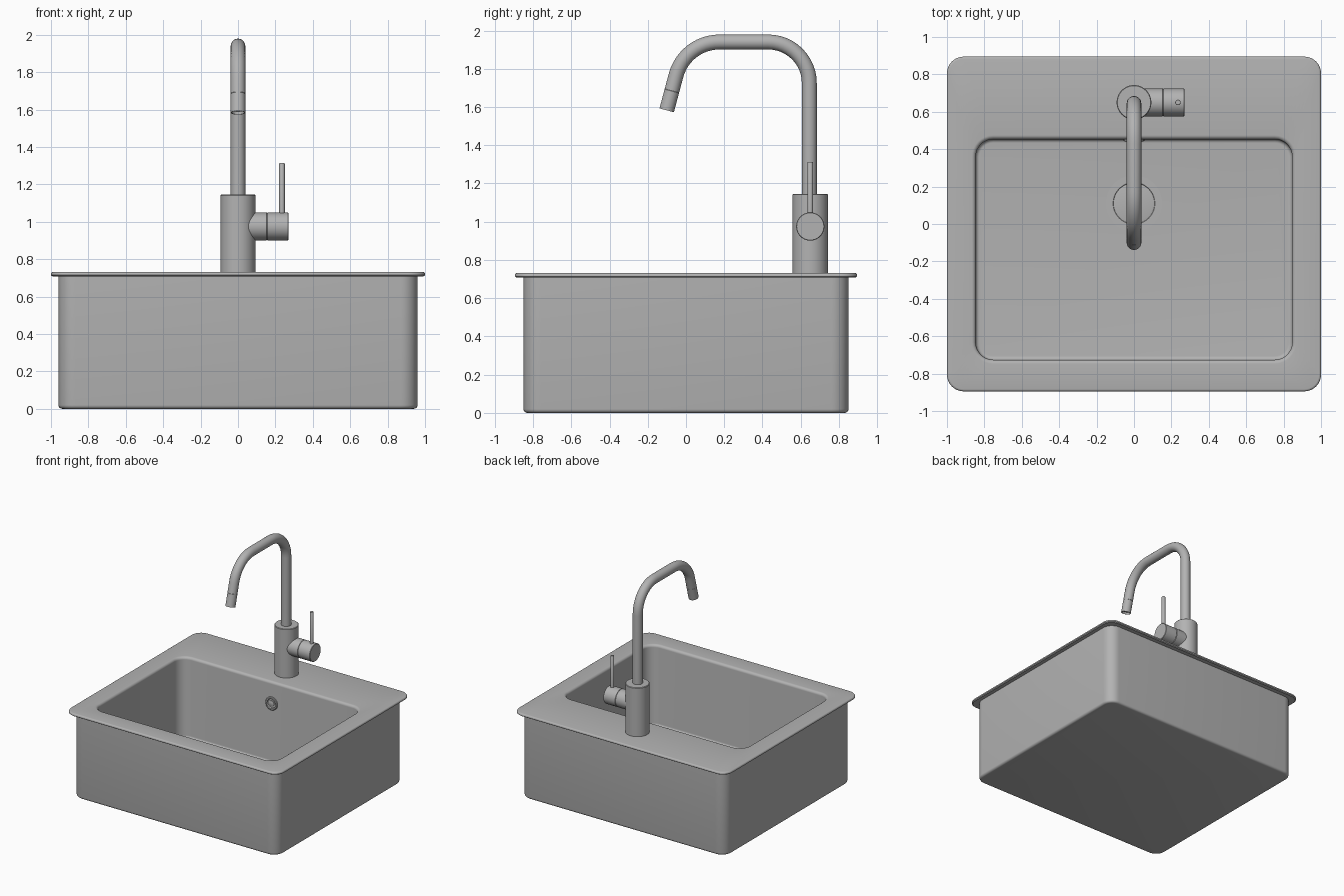
import bpy, bmesh
from math import sin, cos, pi, radians, tan
from mathutils import Vector, Matrix

cube = bpy.data.objects.get("Cube")
if cube:
    bpy.data.objects.remove(cube, do_unlink=True)

GREY = (0.45, 0.45, 0.45, 1)
steel = bpy.data.materials.new("steel grey")
steel.use_nodes = True
steel.diffuse_color = GREY
steel.node_tree.nodes["Principled BSDF"].inputs["Base Color"].default_value = GREY


def loft(name, rings, matrix=Matrix()):
    """Skin a list of equal-length point rings and cap both ends."""
    bm = bmesh.new()
    loops = [[bm.verts.new(matrix @ Vector(p)) for p in ring] for ring in rings]
    n = len(loops[0])
    for a, b in zip(loops, loops[1:]):
        for i in range(n):
            j = (i + 1) % n
            bm.faces.new((a[i], a[j], b[j], b[i]))
    bm.faces.new(loops[0][::-1])
    bm.faces.new(loops[-1])
    bmesh.ops.recalc_face_normals(bm, faces=bm.faces)
    mesh = bpy.data.meshes.new(name)
    bm.to_mesh(mesh)
    bm.free()
    mesh.materials.append(steel)
    ob = bpy.data.objects.new(name, mesh)
    bpy.context.collection.objects.link(ob)
    bpy.ops.object.select_all(action='DESELECT')
    ob.select_set(True)
    bpy.context.view_layer.objects.active = ob
    bpy.ops.object.shade_smooth_by_angle(angle=radians(35))
    return ob


def rounded_rect(hx, y0, y1, r, z, steps=8):
    """Ring of points round a rectangle with rounded corners."""
    pts = []
    corners = ((hx - r, y1 - r), (-hx + r, y1 - r), (-hx + r, y0 + r), (hx - r, y0 + r))
    for q, (cx, cy) in enumerate(corners):
        for i in range(steps + 1):
            a = (q + i / steps) * pi / 2
            pts.append((cx + r * cos(a), cy + r * sin(a), z))
    return pts


def lathe(name, profile, origin, axis=(0, 0, 1), n=40):
    """Turn (radius, height) pairs about an axis."""
    m = Matrix.Translation(origin) @ Vector((0, 0, 1)).rotation_difference(Vector(axis)).to_matrix().to_4x4()
    rings = [[(r * cos(2 * pi * i / n), r * sin(2 * pi * i / n), h) for i in range(n)] for r, h in profile]
    return loft(name, rings, m)


# Sink: outer shell, rim, rolled lip and bowl as one continuous skin
TOP, UNDER, FLOOR = 0.732, 0.708, 0.05
rings = []


def outer(inset, z):
    rings.append(rounded_rect(0.96 - inset, -0.85 + inset, 0.85 - inset, 0.09 - inset, z))


def rim(inset, z):
    rings.append(rounded_rect(1 - inset, -0.895 + inset, 0.895 - inset, 0.09 - inset, z))


def bowl(inset, z):
    rings.append(rounded_rect(0.868 - inset, -0.748 + inset, 0.475 - inset, 0.115 - inset, z))


for k in range(5):
    a = k / 4 * pi / 2
    outer(0.02 * (1 - sin(a)), 0.02 * (1 - cos(a)))
outer(0, UNDER)
rim(0.008, UNDER)
rim(0, UNDER + 0.006)
for k in range(5):
    a = k / 4 * pi / 2
    rim(0.012 * (1 - cos(a)), TOP - 0.012 * (1 - sin(a)))
for k in range(7):
    a = k / 6 * pi / 2
    bowl(0.022 * sin(a), TOP - 0.022 * (1 - cos(a)))
for k in range(7):
    a = k / 6 * pi / 2
    bowl(0.022 + 0.02 * (1 - cos(a)), FLOOR + 0.02 * (1 - sin(a)))
loft("sink_basin", rings)

# Drain and overflow fittings
lathe("drain_flange", [(0.15, 0), (0.15, 0.004), (0.112, 0.004), (0.11, 0.001)], (0, 0.11, FLOOR))
lathe("drain_plug", [(0.108, 0), (0.108, 0.005), (0.1, 0.007)], (0, 0.11, FLOOR))
lathe("overflow_ring", [(0.055, 0), (0.055, 0.008), (0.05, 0.012), (0.04, 0.012), (0.036, 0.002)],
      (0, 0.453, 0.55), (0, -1, 0))
lathe("overflow_cap", [(0.024, 0), (0.024, 0.008), (0.021, 0.01)], (0, 0.453, 0.55), (0, -1, 0))

# Tap body, side valve, knob and lever
TAP_Y = 0.65
lathe("tap_body", [(0.093, 0), (0.093, 0.409), (0.089, 0.413)], (0, TAP_Y, TOP))
lathe("valve_body", [(0.074, 0), (0.074, 0.103), (0.072, 0.105)], (0.05, TAP_Y, 0.975), (1, 0, 0))
lathe("valve_knob", [(0.072, 0), (0.074, 0.002), (0.074, 0.11), (0.071, 0.113)],
      (0.156, TAP_Y, 0.975), (1, 0, 0))
lathe("lever", [(0.015, 0), (0.015, 0.28), (0.013, 0.283)], (0.235, TAP_Y, 1.03), n=16)

# Spout: upright, quarter bend, level run, steeper bend, drooping end
R1, R2, LEVEL, TUBE = 0.215, 0.235, 1.94, 0.039
SY = TAP_Y - 0.005
DROP = radians(75)
path = [(SY, 1.1, pi / 2)]
for k in range(13):
    a = k / 12 * pi / 2
    path.append((SY - R1 + R1 * cos(a), LEVEL - R1 + R1 * sin(a), a + pi / 2))
for k in range(13):
    a = pi / 2 + k / 12 * DROP
    path.append((0.175 + R2 * cos(a), LEVEL - R2 + R2 * sin(a), a + pi / 2))
y, z, heading = path[-1]
down = Vector((0, cos(heading), sin(heading)))
seam = Vector((0, y, z)) + down * ((z - 1.685) / -down.z)
path.append((seam.y, seam.z, heading))
path[0] = (SY, 1.1, pi / 2)


def tube_ring(y, z, heading, n=28):
    side = Vector((0, -sin(heading), cos(heading)))
    return [Vector((0, y, z)) + TUBE * (cos(t) * Vector((1, 0, 0)) + sin(t) * side)
            for t in (2 * pi * i / n for i in range(n))]


loft("spout", [tube_ring(*p) for p in path])
lathe("aerator", [(0.037, 0), (0.039, 0.002), (0.039, 0.106), (0.034, 0.106), (0.032, 0.09)],
      seam, down, n=28)
